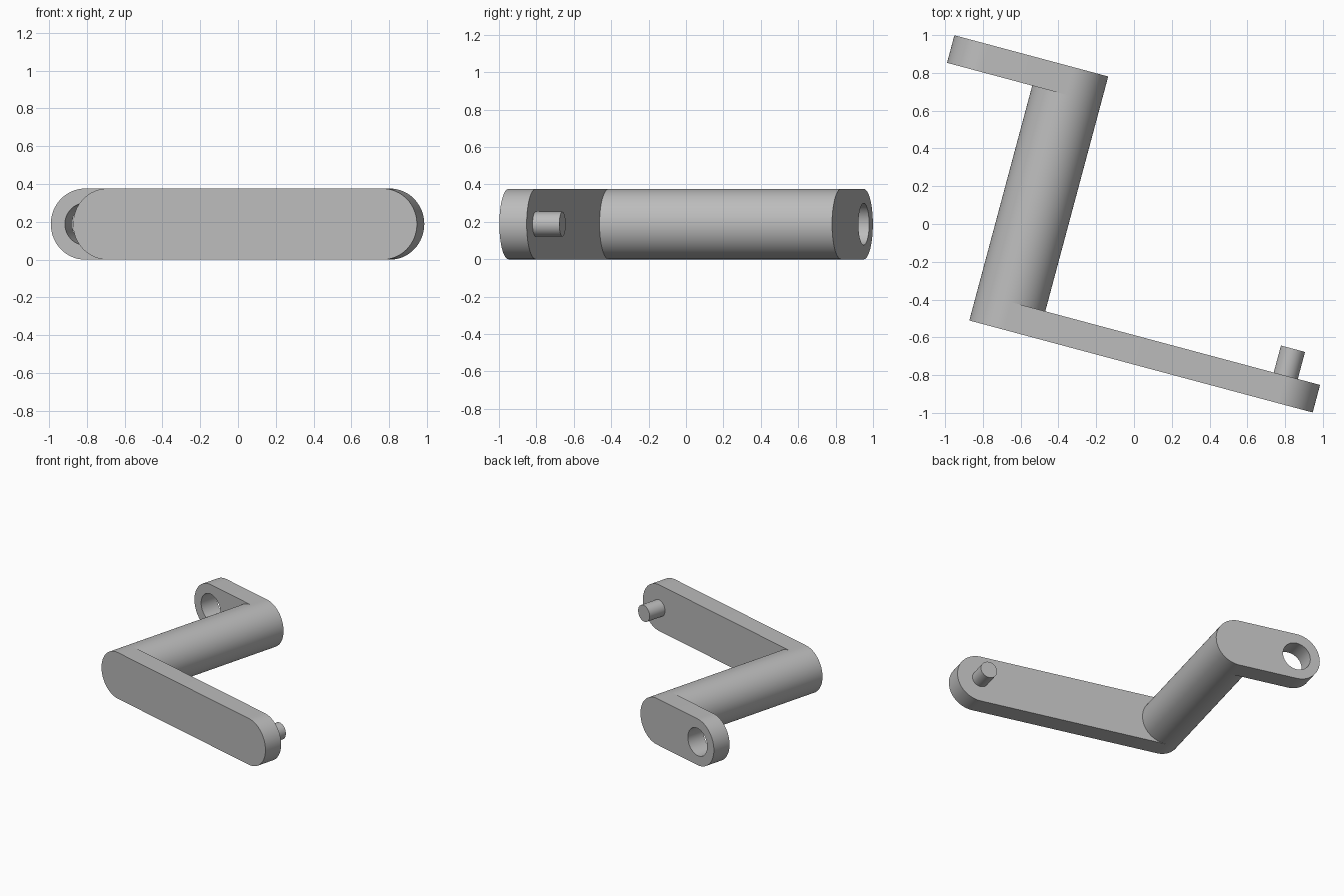
import bpy, bmesh
from math import sin, cos, pi, radians
from mathutils import Matrix, Vector

cube = bpy.data.objects.get("Cube")
if cube:
    bpy.data.objects.remove(cube, do_unlink=True)

R = 0.188             # radius of the shaft and of the arm ends
SHAFT_X = -0.522      # shaft axis
PEG_X, HOLE_X = 0.984, -0.989
OUTER, INNER = 0.719, 0.568
TURN = Matrix.Rotation(radians(-15), 4, "Z")

grey = bpy.data.materials.new("plain grey")
colour = (0.5, 0.5, 0.5, 1)
grey.diffuse_color = colour
grey.use_nodes = True
grey.node_tree.nodes["Principled BSDF"].inputs["Base Color"].default_value = colour


def arc(x, r, start, end, steps):
    """Points (x, z) on an arc around a centre at shaft height."""
    angles = [start + (end - start) * i / steps for i in range(steps + 1)]
    return [(x + r * cos(a), R + r * sin(a)) for a in angles]


def circle(x, r, steps=64):
    return arc(x, r, 0, 2 * pi, steps)[:-1]


def slot(x0, x1):
    """Bar outline with two round ends."""
    return arc(x1, R, -pi / 2, pi / 2, 32) + arc(x0, R, pi / 2, 3 * pi / 2, 32)


def extrude(name, loops, y0, y1):
    """Fill the outline (and any holes) at y0 and extrude it to y1."""
    bm = bmesh.new()
    for loop in loops:
        verts = [bm.verts.new((x, y0, z)) for x, z in loop]
        for i, v in enumerate(verts):
            bm.edges.new((verts[i - 1], v))
    if len(loops) == 1:
        bm.faces.new(bm.verts[:])
    else:
        bmesh.ops.triangle_fill(bm, use_beauty=True, edges=bm.edges[:])
    geom = bmesh.ops.extrude_face_region(bm, geom=bm.faces[:], use_keep_orig=True)["geom"]
    moved = [g for g in geom if isinstance(g, bmesh.types.BMVert)]
    bmesh.ops.translate(bm, verts=moved, vec=Vector((0, y1 - y0, 0)))
    bmesh.ops.recalc_face_normals(bm, faces=bm.faces[:])
    mesh = bpy.data.meshes.new(name)
    bm.to_mesh(mesh)
    bm.free()
    mesh.materials.append(grey)
    obj = bpy.data.objects.new(name, mesh)
    obj.matrix_world = TURN
    bpy.context.collection.objects.link(obj)
    return obj


parts = [
    # long arm with its peg
    extrude("front_arm", [slot(SHAFT_X, PEG_X)], -OUTER, -INNER),
    extrude("peg", [circle(PEG_X, 0.066)], -INNER, -0.42),
    # round shaft joining the two arms
    extrude("shaft", [circle(SHAFT_X, R)], -INNER, INNER),
    # short arm with its round hole
    extrude("rear_arm", [slot(HOLE_X, SHAFT_X), circle(HOLE_X, 0.111)], INNER, OUTER),
]

# smooth round sides, sharp rims
bpy.ops.object.select_all(action="DESELECT")
for part in parts:
    part.select_set(True)
bpy.context.view_layer.objects.active = parts[0]
bpy.ops.object.shade_smooth_by_angle(angle=radians(30))
